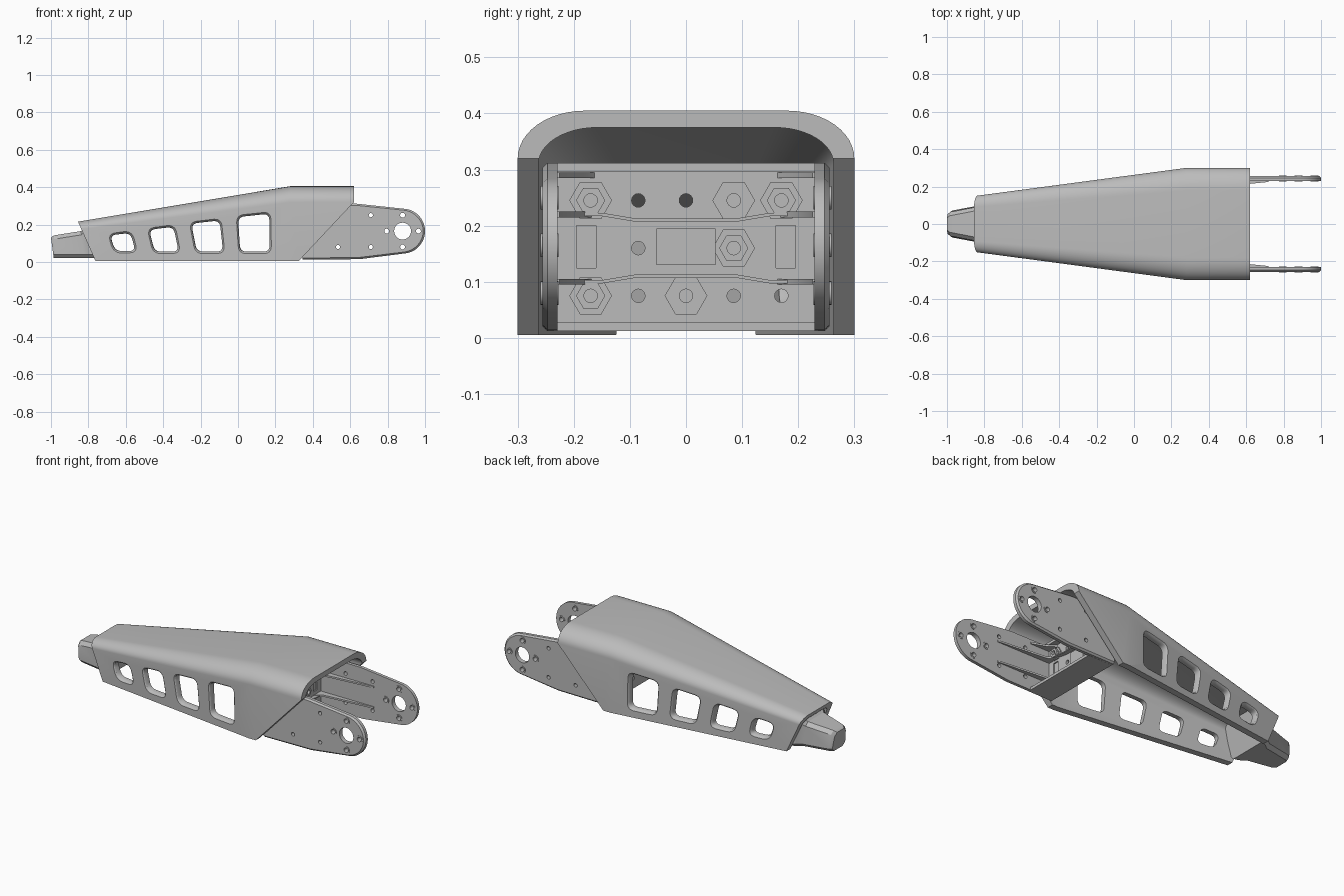
import bpy, bmesh
from math import sin, cos, pi, radians
from mathutils import Vector, Matrix

cube = bpy.data.objects.get("Cube")
if cube:
    bpy.data.objects.remove(cube)

grey = bpy.data.materials.new("light_grey")
grey.use_nodes = True
GREY = (0.5, 0.5, 0.5, 1)
grey.diffuse_color = GREY
grey.node_tree.nodes["Principled BSDF"].inputs["Base Color"].default_value = GREY


def finish(name, bm, angle=30):
    bmesh.ops.recalc_face_normals(bm, faces=bm.faces)
    mesh = bpy.data.meshes.new(name)
    bm.to_mesh(mesh)
    bm.free()
    mesh.materials.append(grey)
    obj = bpy.data.objects.new(name, mesh)
    bpy.context.collection.objects.link(obj)
    smooth(obj, angle)
    return obj


def smooth(obj, angle=30):
    bpy.ops.object.select_all(action='DESELECT')
    obj.select_set(True)
    bpy.context.view_layer.objects.active = obj
    bpy.ops.object.shade_smooth_by_angle(angle=radians(angle))


def loft(bm, rings):
    """Closed solid through rings of equal point count."""
    rows = [[bm.verts.new(p) for p in ring] for ring in rings]
    n = len(rows[0])
    for a, b in zip(rows, rows[1:]):
        for i in range(n):
            j = (i + 1) % n
            bm.faces.new((a[i], a[j], b[j], b[i]))
    bm.faces.new(rows[0])
    bm.faces.new(rows[-1])


def boolean(obj, tool, op='DIFFERENCE'):
    tool.hide_render = True
    mod = obj.modifiers.new("cut", 'BOOLEAN')
    mod.object, mod.operation, mod.solver = tool, op, 'EXACT'
    bpy.context.view_layer.objects.active = obj
    bpy.ops.object.modifier_apply(modifier=mod.name)
    bpy.data.objects.remove(tool)
    smooth(obj)


def box(bm, x0, x1, y0, y1, z0, z1):
    loft(bm, [[(x, y0, z0), (x, y1, z0), (x, y1, z1), (x, y0, z1)] for x in (x0, x1)])


def prism(bm, axis, centre, r, depth, sides):
    rot = Matrix.Rotation(pi / 2, 4, axis)
    bmesh.ops.create_cone(bm, cap_ends=True, segments=sides, radius1=r, radius2=r,
                          depth=depth, matrix=Matrix.Translation(centre) @ rot)


def side(x):
    return 0.3 - max(0, 0.28 - x) * 0.133


def roof(x):
    return 0.405 - max(0, 0.28 - x) * 0.167


# Shell: tapered cover, open below and at both ends
def arch(w, top, cx, cz, bottom):
    half = [(w, bottom)]
    for i in range(13):
        a = i / 12 * pi / 2
        half.append((w - cx + cx * cos(a), top - cz + cz * sin(a)))
    return half + [(-y, z) for y, z in reversed(half)]


bm = bmesh.new()
rings = []
for x in (-0.95, 0.28, 0.62):
    w, top, k = side(x), roof(x), side(x) / 0.3
    outer = arch(w, top, 0.12 * k, 0.085 * k, 0.005)
    inner = arch(w - 0.037, top - 0.03, 0.105 * k, 0.065 * k, 0.005)
    rings.append([(x, y, z) for y, z in outer + inner[::-1]])
loft(bm, rings)
for point, normal in (((-0.855, 0, 0.215), (-0.215, 0, -0.095)),
                      ((0.62, 0, 0.32), (0.32, 0, -0.3))):
    geom = bm.verts[:] + bm.edges[:] + bm.faces[:]
    bmesh.ops.bisect_plane(bm, geom=geom, plane_co=point, plane_no=Vector(normal).normalized(),
                           clear_outer=True)
    bmesh.ops.holes_fill(bm, edges=[e for e in bm.edges if e.is_boundary])
shell = finish("shell", bm)


# Side windows with flared rims
def rounded(points, r):
    out = []
    for i, p in enumerate(points):
        p = Vector(p)
        a = p + (Vector(points[i - 1]) - p).normalized() * r
        b = p + (Vector(points[(i + 1) % 4]) - p).normalized() * r
        for k in range(7):
            t = k / 6
            out.append(a * (1 - t) ** 2 + p * 2 * t * (1 - t) + b * t * t)
    return out


windows = [
    [(-0.685, 0.143), (-0.575, 0.155), (-0.548, 0.058), (-0.655, 0.058)],
    [(-0.475, 0.172), (-0.345, 0.188), (-0.317, 0.055), (-0.445, 0.055)],
    [(-0.25, 0.205), (-0.098, 0.222), (-0.08, 0.055), (-0.22, 0.055)],
    [(0.0, 0.24), (0.167, 0.258), (0.17, 0.055), (0.012, 0.055)],
]
bm = bmesh.new()
for quad in windows:
    base = rounded(quad, 0.035)
    mid = sum(base, Vector((0, 0))) / len(base)
    for s in (-1, 1):
        rings = []
        for offset, grow in ((-0.06, 0), (-0.018, 0), (-0.005, 0.005), (0.004, 0.016), (0.01, 0.03)):
            pts = [p + (p - mid).normalized() * grow for p in base]
            rings.append([(p.x, s * (side(p.x) + offset), p.y) for p in pts])
        loft(bm, rings)
boolean(shell, finish("window_cutter", bm))

# Nose: chamfered tip that widens to plug the small end
bm = bmesh.new()
rings = []
for x_top, x_low, w, top in ((-1, -0.985, 0.06, 0.13), (-0.985, -0.97, 0.072, 0.142),
                             (-0.84, -0.82, 0.1, 0.165), (-0.81, -0.79, 0.124, 0.19),
                             (-0.71, -0.76, 0.132, 0.21)):
    c, low = 0.02, 0.02
    half = [(w - c, low), (w, low + c), (w - 0.008, top - c), (w - c - 0.008, top)]
    ring = half + [(-y, z) for y, z in reversed(half)]
    rings.append([(x_low + (x_top - x_low) * (z - low) / (top - low), y, z) for y, z in ring])
loft(bm, rings)
finish("nose", bm)

# Bracket arms with pivot, bolt holes and raised rims
outline = [(0.345, 0.012), (0.65, 0.015)]
for i in range(25):
    a = radians(-80 + 160 * i / 24)
    outline.append((0.88 + 0.12 * cos(a), 0.165 + 0.12 * sin(a)))
outline += [(0.63, 0.312), (0.345, 0.312)]
bolts = [(0.88, 0.25), (0.88, 0.08), (0.795, 0.165), (0.965, 0.165)]
pins = [(x, z) for x in (0.535, 0.71) for z in (0.08, 0.25)]
for s, label in ((-1, "right"), (1, "left")):
    def at(x, z):
        return (x, s * 0.243, z)
    bm = bmesh.new()
    inset = [(0.345 + (x - 0.345) * 0.985, 0.165 + (z - 0.165) * 0.94) for x, z in outline]
    loft(bm, [[(x, s * y, z) for x, z in pts]
              for y, pts in ((0.229, outline), (0.247, outline), (0.256, inset))])
    arm = finish(label + "_arm", bm)
    bm = bmesh.new()
    for x, z in bolts:
        prism(bm, 'X', at(x, z), 0.021, 0.032, 24)
    boolean(arm, finish("rim_tool", bm), 'UNION')
    bm = bmesh.new()
    prism(bm, 'X', at(0.88, 0.165), 0.045, 0.1, 40)
    for x, z in bolts:
        prism(bm, 'X', at(x, z), 0.013, 0.1, 20)
    for x, z in pins:
        prism(bm, 'X', at(x, z), 0.011, 0.1, 20)
    boolean(arm, finish("hole_cutter", bm))
    # Tapered ribs bracing the arm
    bm = bmesh.new()
    for z in (0.1, 0.22, 0.29):
        end = 0.5 if z > 0.25 else 0.72
        tri = [(0.37, s * 0.16), (0.42, s * 0.195), (end, s * 0.225), (end, s * 0.232), (0.37, s * 0.232)]
        loft(bm, [[(x, y, h) for x, y in tri] for h in (z - 0.005, z + 0.005)])
    finish(label + "_arm_ribs", bm)

# Bracket plate, floor and top flange
bm = bmesh.new()
box(bm, 0.345, 0.375, -0.235, 0.235, 0.012, 0.312)
plate = finish("bracket_plate", bm)
bm = bmesh.new()
box(bm, 0.345, 0.5, -0.235, 0.235, 0.012, 0.028)
finish("bracket_floor", bm)
bm = bmesh.new()
box(bm, 0.345, 0.41, -0.235, 0.235, 0.297, 0.312)
finish("bracket_flange", bm)

# Bolt holes, slots and the raised centre pad
spots = [(y * 0.085, z) for z in (0.075, 0.245) for y in range(-2, 3)]
spots += [(-0.085, 0.16), (0.085, 0.16)]
bm = bmesh.new()
for y, z in spots:
    prism(bm, 'Y', (0.36, y, z), 0.012, 0.2, 16)
for s in (-1, 1):
    box(bm, 0.368, 0.4, s * 0.16, s * 0.195, 0.125, 0.2)
boolean(plate, finish("plate_cutter", bm))
bm = bmesh.new()
box(bm, 0.37, 0.385, -0.053, 0.053, 0.13, 0.195)
finish("centre_pad", bm)

# Hexagonal nuts on their seats
bm = bmesh.new()
for y, z in spots:
    prism(bm, 'Y', (0.376, y, z), 0.038, 0.012, 6)
    prism(bm, 'Y', (0.388, y, z), 0.026, 0.02, 6)
nuts = finish("hex_nuts", bm)
bm = bmesh.new()
for y, z in spots:
    prism(bm, 'Y', (0.39, y, z), 0.012, 0.1, 16)
boolean(nuts, finish("nut_cutter", bm))

# Wavy webs across the plate
for name, z, d in (("upper_web", 0.22, -1), ("lower_web", 0.1, 1)):
    path = [(-0.23, 0), (-0.15, 0), (-0.09, 0.01), (0.09, 0.01), (0.15, 0), (0.23, 0)]
    low = [(y, z + d * o - 0.003) for y, o in path]
    high = [(y, z + d * o + 0.003) for y, o in reversed(path)]
    bm = bmesh.new()
    loft(bm, [[(x, y, h) for y, h in low + high] for x in (0.37, 0.4)])
    finish(name, bm)
